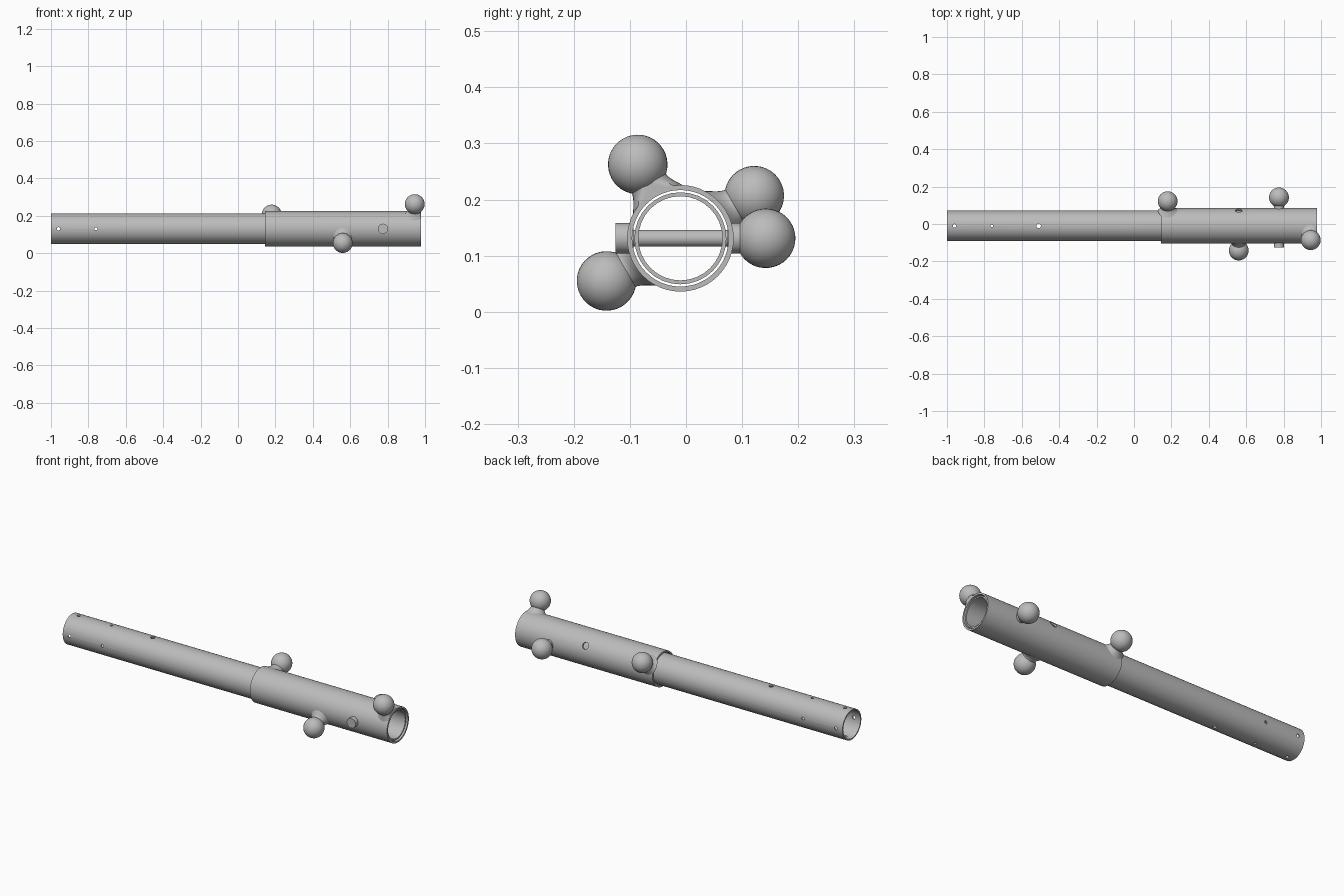
import bpy, bmesh, math
from mathutils import Vector, Matrix

cube = bpy.data.objects.get("Cube")
if cube:
    bpy.data.objects.remove(cube, do_unlink=True)

AXIS_Y, AXIS_Z = -0.01, 0.131
TUBE_R, SLEEVE_R = 0.082, 0.095
BALL_R, BALL_DIST, NECK_TOP = 0.053, 0.152, 0.114

steel = bpy.data.materials.new("grey steel")
steel.use_nodes = True
GREY = (0.5, 0.5, 0.5, 1)
steel.diffuse_color = GREY
steel.node_tree.nodes["Principled BSDF"].inputs["Base Color"].default_value = GREY


def radial(angle):
    """Unit vector pointing out of the tube; 0 is the back, 90 is up."""
    a = math.radians(angle)
    return Vector((0, math.cos(a), math.sin(a)))


def on_axis(x):
    return Vector((x, AXIS_Y, AXIS_Z))


def make(name, bm):
    bmesh.ops.recalc_face_normals(bm, faces=bm.faces)
    mesh = bpy.data.meshes.new(name)
    bm.to_mesh(mesh)
    bm.free()
    mesh.materials.append(steel)
    obj = bpy.data.objects.new(name, mesh)
    bpy.context.collection.objects.link(obj)
    return obj


def smooth(obj):
    bpy.ops.object.select_all(action="DESELECT")
    obj.select_set(True)
    bpy.context.view_layer.objects.active = obj
    bpy.ops.object.shade_smooth_by_angle(angle=math.radians(35))


def rod(name, start, end, radius, sides=32):
    bm = bmesh.new()
    span = end - start
    turn = span.to_track_quat("Z", "Y").to_matrix().to_4x4()
    bmesh.ops.create_cone(bm, cap_ends=True, segments=sides, radius1=radius,
                          radius2=radius, depth=span.length,
                          matrix=Matrix.Translation((start + end) / 2) @ turn)
    return make(name, bm)


def pipe(name, x0, x1, outer, inner, sides):
    """Hollow tube along x with open ends."""
    bm = bmesh.new()
    rings = []
    for x, r in ((x0, outer), (x1, outer), (x1, inner), (x0, inner)):
        rings.append([bm.verts.new(on_axis(x) + radial(360 * i / sides) * r)
                      for i in range(sides)])
    for k in range(4):
        a, b = rings[k], rings[(k + 1) % 4]
        for i in range(sides):
            j = (i + 1) % sides
            bm.faces.new((a[i], a[j], b[j], b[i]))
    return make(name, bm)


def drill(obj, start, end, radius):
    cutter = rod("drill_cutter", start, end, radius, 20)
    cutter.hide_render = True
    mod = obj.modifiers.new("hole", "BOOLEAN")
    mod.operation, mod.solver, mod.object = "DIFFERENCE", "EXACT", cutter
    bpy.context.view_layer.update()
    graph = bpy.context.evaluated_depsgraph_get()
    result = bpy.data.meshes.new_from_object(obj.evaluated_get(graph))
    obj.modifiers.remove(mod)
    obj.data = result
    bpy.data.objects.remove(cutter, do_unlink=True)


def ball(name, x, angle):
    bm = bmesh.new()
    centre = on_axis(x) + radial(angle) * BALL_DIST
    turn = radial(angle).to_track_quat("Z", "Y").to_matrix().to_4x4()
    bmesh.ops.create_uvsphere(bm, u_segments=32, v_segments=20, radius=BALL_R,
                              matrix=Matrix.Translation(centre) @ turn)
    smooth(make(name, bm))


def flared_neck(name, x, angle, sides=32, steps=6):
    """Pedestal whose foot spreads out and wraps onto the sleeve."""
    bm = bmesh.new()
    out, side = radial(angle), radial(angle - 90)
    rings = []
    for k in range(steps + 1):
        t = k / steps
        r = 0.035 + 0.017 * t ** 2
        ring = []
        for i in range(sides):
            a = math.tau * i / sides
            p = r * math.sin(a)
            foot = math.sqrt((SLEEVE_R - 0.001) ** 2 - p * p)
            d = NECK_TOP * (1 - t) + foot * t
            dx = min(r * math.cos(a), 0.978 - x)
            ring.append(bm.verts.new(on_axis(x) + Vector((dx, 0, 0))
                                     + side * p + out * d))
        rings.append(ring)
    for a, b in zip(rings, rings[1:]):
        for i in range(sides):
            j = (i + 1) % sides
            bm.faces.new((a[i], a[j], b[j], b[i]))
    bm.faces.new(rings[0])
    smooth(make(name, bm))


# Long inner tube with cross-drilled holes near its open end
tube = pipe("inner_tube", -1.0, 0.97, TUBE_R, 0.075, 32)
up, back = radial(90) * 0.12, radial(0) * 0.12
for x, radius, way in ((-0.96, 0.009, up), (-0.76, 0.007, up), (-0.51, 0.012, up),
                       (-0.96, 0.009, back), (-0.76, 0.008, back)):
    drill(tube, on_axis(x) - way, on_axis(x) + way, radius)
smooth(tube)

# Outer sleeve with one hole facing away from the middle knob
sleeve = pipe("outer_sleeve", 0.145, 0.978, SLEEVE_R, 0.086, 48)
drill(sleeve, on_axis(0.56) + radial(30) * 0.05, on_axis(0.56) + radial(30) * 0.12, 0.018)
smooth(sleeve)

# Ball knobs on flared necks
for label, x, angle in (("end", 0.945, 120), ("middle", 0.56, 210), ("inner", 0.18, 30)):
    ball(label + "_knob_ball", x, angle)
    flared_neck(label + "_knob_neck", x, angle)

# Locking pin through both tubes, with a ball handle at the back
pin_x = 0.775
for name, d0, d1, radius in (("pin_shaft", -0.1, 0.12, 0.015),
                             ("pin_front_head", -0.116, -0.084, 0.027),
                             ("pin_back_collar", 0.084, 0.115, 0.027)):
    smooth(rod(name, on_axis(pin_x) + radial(0) * d0, on_axis(pin_x) + radial(0) * d1, radius))
ball("pin_ball", pin_x, 0)
